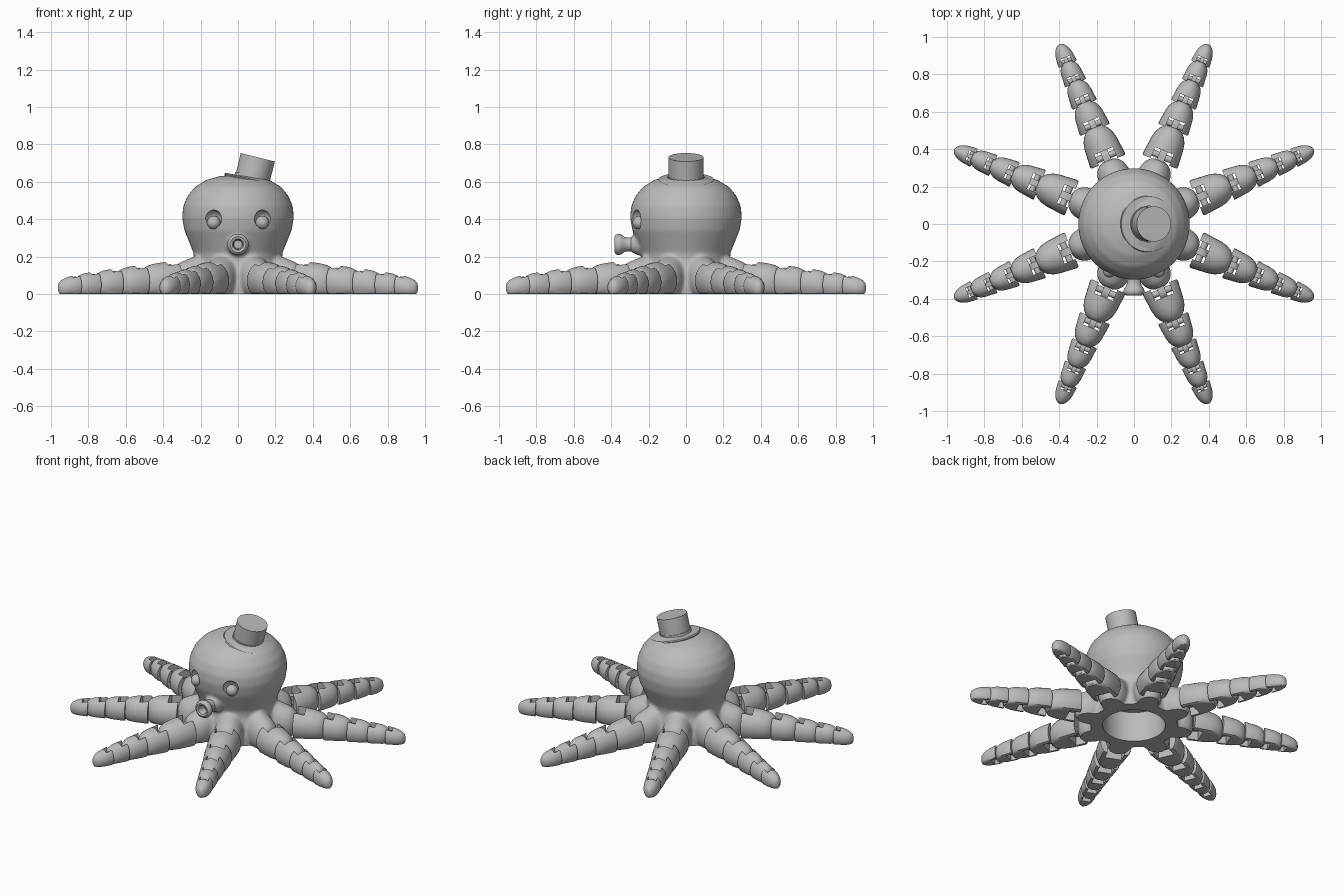
import bpy, bmesh
from math import sin, cos, pi, radians
from mathutils import Matrix, Vector

if "Cube" in bpy.data.objects:
    bpy.data.objects.remove(bpy.data.objects["Cube"], do_unlink=True)

GREY = (0.5, 0.5, 0.5, 1)
mat = bpy.data.materials.new("plain grey")
mat.use_nodes = True
mat.diffuse_color = GREY
mat.node_tree.nodes["Principled BSDF"].inputs["Base Color"].default_value = GREY


def loft(bm, rings):
    """Skin a list of closed point rings and cap both ends."""
    loops = [[bm.verts.new(p) for p in ring] for ring in rings]
    n = len(loops[0])
    for a, b in zip(loops, loops[1:]):
        for i in range(n):
            j = (i + 1) % n
            bm.faces.new((a[i], a[j], b[j], b[i]))
    bm.faces.new(loops[0])
    bm.faces.new(loops[-1])


def lathe(bm, profile, matrix=Matrix(), n=48):
    """Turn (radius, height) pairs around the local z axis."""
    loft(bm, [[matrix @ Vector((r * cos(2 * pi * i / n), r * sin(2 * pi * i / n), z))
               for i in range(n)] for r, z in profile])


def box(bm, centre, size):
    m = Matrix.Translation(centre) @ Matrix.Diagonal((*size, 1))
    bmesh.ops.create_cube(bm, size=1, matrix=m)


def make(name, bm):
    bmesh.ops.recalc_face_normals(bm, faces=bm.faces)
    mesh = bpy.data.meshes.new(name)
    bm.to_mesh(mesh)
    bm.free()
    obj = bpy.data.objects.new(name, mesh)
    bpy.context.collection.objects.link(obj)
    return obj


def bake(obj):
    """Replace the mesh with its modified result."""
    dg = bpy.context.evaluated_depsgraph_get()
    mesh = bpy.data.meshes.new_from_object(obj.evaluated_get(dg))
    obj.modifiers.clear()
    obj.data = mesh


def cut(obj, bm):
    cutter = make("cutter", bm)
    cutter.hide_render = True
    mod = obj.modifiers.new("cut", "BOOLEAN")
    mod.operation, mod.solver, mod.object = "DIFFERENCE", "EXACT", cutter
    bake(obj)
    bpy.data.objects.remove(cutter, do_unlink=True)


def finish(obj, angle=35):
    obj.data.materials.clear()
    obj.data.materials.append(mat)
    bpy.ops.object.select_all(action="DESELECT")
    obj.select_set(True)
    bpy.context.view_layer.objects.active = obj
    bpy.ops.object.shade_smooth_by_angle(angle=radians(angle))
    obj.select_set(False)
    return obj


def arm_ring(r, half, height, squash=1, floor=0.0, n=28):
    """Round-topped, flat-bottomed cross-section at distance r along +x."""
    mid = 0.4 * height
    return [Vector((r, half * squash * cos(2 * pi * i / n),
                    max(floor, mid + (height - mid) * squash ** 0.6 * sin(2 * pi * i / n))))
            for i in range(n)]


def spin(k):
    return Matrix.Rotation(radians(22.5 + 45 * k), 4, "Z")


# Body: turned head with eight blended arm roots and a mouth collar
bm = bmesh.new()
lathe(bm, [(0.26, -0.05), (0.265, 0.05), (0.25, 0.12), (0.236, 0.18), (0.238, 0.22),
           (0.26, 0.275), (0.287, 0.34), (0.299, 0.41), (0.293, 0.47), (0.27, 0.525),
           (0.23, 0.573), (0.17, 0.61), (0.1, 0.63), (0.03, 0.637)])
ROOT = [(0.1, 0.08, 0.22, 1), (0.24, 0.09, 0.205, 1), (0.3, 0.09, 0.185, 0.97),
        (0.335, 0.088, 0.178, 0.85), (0.358, 0.086, 0.175, 0.6), (0.368, 0.085, 0.17, 0.4)]
for k in range(8):
    loft(bm, [[spin(k) @ p for p in arm_ring(*s, floor=-0.05)] for s in ROOT])
mouth_frame = Matrix.Translation((0, 0, 0.265)) @ Matrix.Rotation(pi / 2, 4, "X")
lathe(bm, [(0.07, 0.2), (0.055, 0.265), (0.038, 0.3)], mouth_frame)
body = make("body", bm)
remesh = body.modifiers.new("blend", "REMESH")
remesh.mode, remesh.voxel_size = "VOXEL", 0.009
smooth = body.modifiers.new("soften", "SMOOTH")
smooth.factor, smooth.iterations = 0.5, 10
bake(body)

# Flat underside, hollow base and eye sockets
bm = bmesh.new()
box(bm, (0, 0, -0.1), (1, 1, 0.2))
cut(body, bm)
bm = bmesh.new()
lathe(bm, [(0.19, -0.1), (0.19, 0.2)])
cut(body, bm)
for side in (-1, 1):
    bm = bmesh.new()
    bmesh.ops.create_uvsphere(bm, u_segments=32, v_segments=16, radius=0.048,
                              matrix=Matrix.Translation((side * 0.133, -0.268, 0.402)))
    cut(body, bm)
finish(body)

# Smiling lower lids fill the sockets from below
for side, name in ((1, "left_eye"), (-1, "right_eye")):
    bm = bmesh.new()
    bmesh.ops.create_uvsphere(bm, u_segments=24, v_segments=14, radius=0.036,
                              matrix=Matrix.Translation((side * 0.13, -0.25, 0.382)))
    finish(make(name, bm))

# Flared tube mouth with a hollow centre
bm = bmesh.new()
lathe(bm, [(0.04, 0.24), (0.037, 0.31), (0.04, 0.33), (0.053, 0.345), (0.057, 0.36),
           (0.053, 0.375), (0.042, 0.382), (0.03, 0.378), (0.025, 0.365), (0.022, 0.33)],
      mouth_frame, 32)
finish(make("mouth", bm), 50)

# Tilted top hat
hat_frame = Matrix.Translation((0.075, 0, 0.607)) @ Matrix.Rotation(radians(14), 4, "Y")
for name, profile in (
        ("hat_brim", [(0.1, -0.012), (0.148, -0.008), (0.152, 0), (0.148, 0.006), (0.1, 0.008)]),
        ("hat_band", [(0.098, 0), (0.098, 0.024)]),
        ("hat_crown", [(0.093, -0.02), (0.094, 0.128)])):
    bm = bmesh.new()
    lathe(bm, profile, hat_frame)
    finish(make(name, bm))

# Jointed arms: (start, half width, height) of each segment, then the tip
SEGMENTS = [(0.36, 0.102, 0.178), (0.545, 0.087, 0.157), (0.69, 0.072, 0.139),
            (0.815, 0.061, 0.121), (0.925, 0.053, 0.106), (1.04, 0.043, 0.08)]
BARREL = [(0, 0.96), (0.06, 1), (0.55, 0.98), (0.72, 0.92), (0.86, 0.78), (0.95, 0.6), (1, 0.42)]
TIP = [(0, 0.96), (0.07, 1), (0.45, 0.98), (0.66, 0.88), (0.83, 0.7), (0.94, 0.45), (1, 0.12)]

for i, (a, b) in enumerate(zip(SEGMENTS, SEGMENTS[1:])):
    start, half, height = a
    last = i == len(SEGMENTS) - 2
    length = b[0] - start + (0 if last else 0.012)
    bm = bmesh.new()
    loft(bm, [arm_ring(start + u * length, half + (b[1] - half) * u,
                       height + (b[2] - height) * u, s)
              for u, s in (TIP if last else BARREL)])
    segment = make("arm_tip" if last else "arm_segment", bm)

    # Slot on the inner end
    depth = 0.5 * half + 0.012
    bm = bmesh.new()
    box(bm, (start, 0, 0.1), (2 * depth, 1.05 * half, 0.4))
    cut(segment, bm)
    finish(segment)

    # Tab and cross pin sitting in the slot
    bm = bmesh.new()
    joint, mid = start + 0.5 * depth, 0.45 * height
    box(bm, (joint - 0.025, 0, mid), (0.05, 0.4 * half, 0.5 * height))
    for radius, width in ((0.25 * height, 0.4 * half), (0.1 * height, 1.2 * half)):
        across = Matrix.Translation((joint, 0, mid)) @ Matrix.Rotation(pi / 2, 4, "X")
        lathe(bm, [(radius, -width / 2), (radius, width / 2)], across, 20)
    link = finish(make("arm_link", bm))

    # Repeat around the body
    for part in (segment, link):
        part.matrix_world = spin(0)
        for k in range(1, 8):
            copy = part.copy()
            bpy.context.collection.objects.link(copy)
            copy.matrix_world = spin(k)
